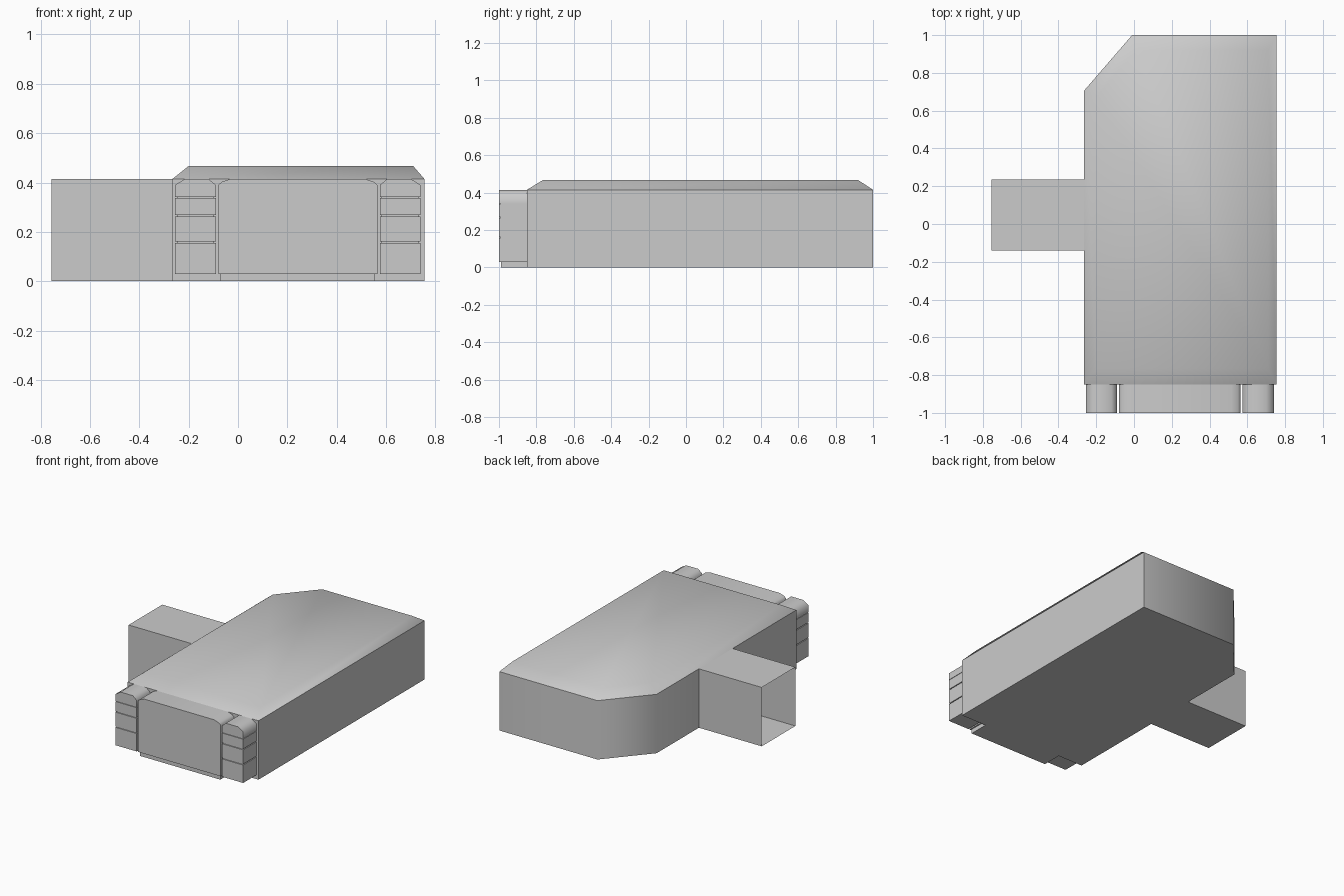
import bpy, bmesh, math

if "Cube" in bpy.data.objects:
    bpy.data.objects.remove(bpy.data.objects["Cube"])

CX = 0.2425  # symmetry line of the entrance


def build(name, rings, start=True, end=True, angle=None):
    """Loft matching rings of points; optionally cap each end."""
    bm = bmesh.new()
    loops = [[bm.verts.new(p) for p in ring] for ring in rings]
    n = len(loops[0])
    for a, b in zip(loops, loops[1:]):
        for i in range(n):
            j = (i + 1) % n
            bm.faces.new((a[i], a[j], b[j], b[i]))
    if start:
        bm.faces.new(loops[0][::-1])
    if end:
        bm.faces.new(loops[-1])
    bmesh.ops.recalc_face_normals(bm, faces=bm.faces)
    me = bpy.data.meshes.new(name)
    bm.to_mesh(me)
    bm.free()
    ob = bpy.data.objects.new(name, me)
    bpy.context.collection.objects.link(ob)
    if angle:
        bpy.ops.object.select_all(action='DESELECT')
        ob.select_set(True)
        bpy.context.view_layer.objects.active = ob
        bpy.ops.object.shade_smooth_by_angle(angle=math.radians(angle))
    return ob


def flat(outline, z):
    return [(x, y, z) for x, y in outline]


def prism_y(name, profile, y0, y1, angle=None):
    return build(name, [[(x, y, z) for x, z in profile] for y in (y0, y1)], angle=angle)


def rect(a0, a1, b0, b1):
    return [(a0, b0), (a1, b0), (a1, b1), (a0, b1)]


# Main hall walls and floor, with one corner cut off
wall = [(-0.265, -0.85), (0.755, -0.85), (0.755, 1.0), (-0.01, 1.0), (-0.265, 0.705)]
build("hall_walls", [flat(wall, 0), flat(wall, 0.415)], end=False, angle=55)

# Low sloped roof, softly shaded
crown = [(-0.20, -0.765), (0.71, -0.765), (0.71, 0.92), (0.013, 0.92), (-0.20, 0.673)]
build("hall_roof", [flat(wall, 0.415), flat(crown, 0.467)], start=False, angle=80)

# Side passage, open at its outer end
section = rect(-0.14, 0.235, 0, 0.415)
build("side_passage", [[(x, y, z) for y, z in section] for x in (-0.755, -0.265)],
      start=False, end=False)

# Central entrance block with eased top corners, and the sill below it
entrance = [(-0.08, 0.03), (0.565, 0.03), (0.565, 0.39), (0.55, 0.403), (0.515, 0.415),
            (-0.03, 0.415), (-0.065, 0.403), (-0.08, 0.39)]
prism_y("entrance_block", entrance, -1.0, -0.85, angle=50)
prism_y("entrance_sill", rect(-0.07, 0.555, 0, 0.03), -0.99, -0.85)

# Pillars of stacked blocks around a recessed core, on both sides of the entrance
for side, flip in (("left", False), ("right", True)):
    def place(profile):
        return [(2 * CX - x, z) for x, z in profile] if flip else profile
    for i, (z0, z1) in enumerate([(0.03, 0.156), (0.162, 0.263), (0.269, 0.338)]):
        prism_y(f"{side}_pillar_block_{i + 1}", place(rect(-0.255, -0.09, z0, z1)), -1.0, -0.85)
    cap = [(-0.255, 0.341), (-0.09, 0.341), (-0.09, 0.39), (-0.12, 0.415),
           (-0.215, 0.415), (-0.255, 0.39)]
    prism_y(f"{side}_pillar_cap", place(cap), -1.0, -0.85, angle=58)
    prism_y(f"{side}_pillar_core", place(rect(-0.248, -0.097, 0.04, 0.38)), -0.993, -0.85)
